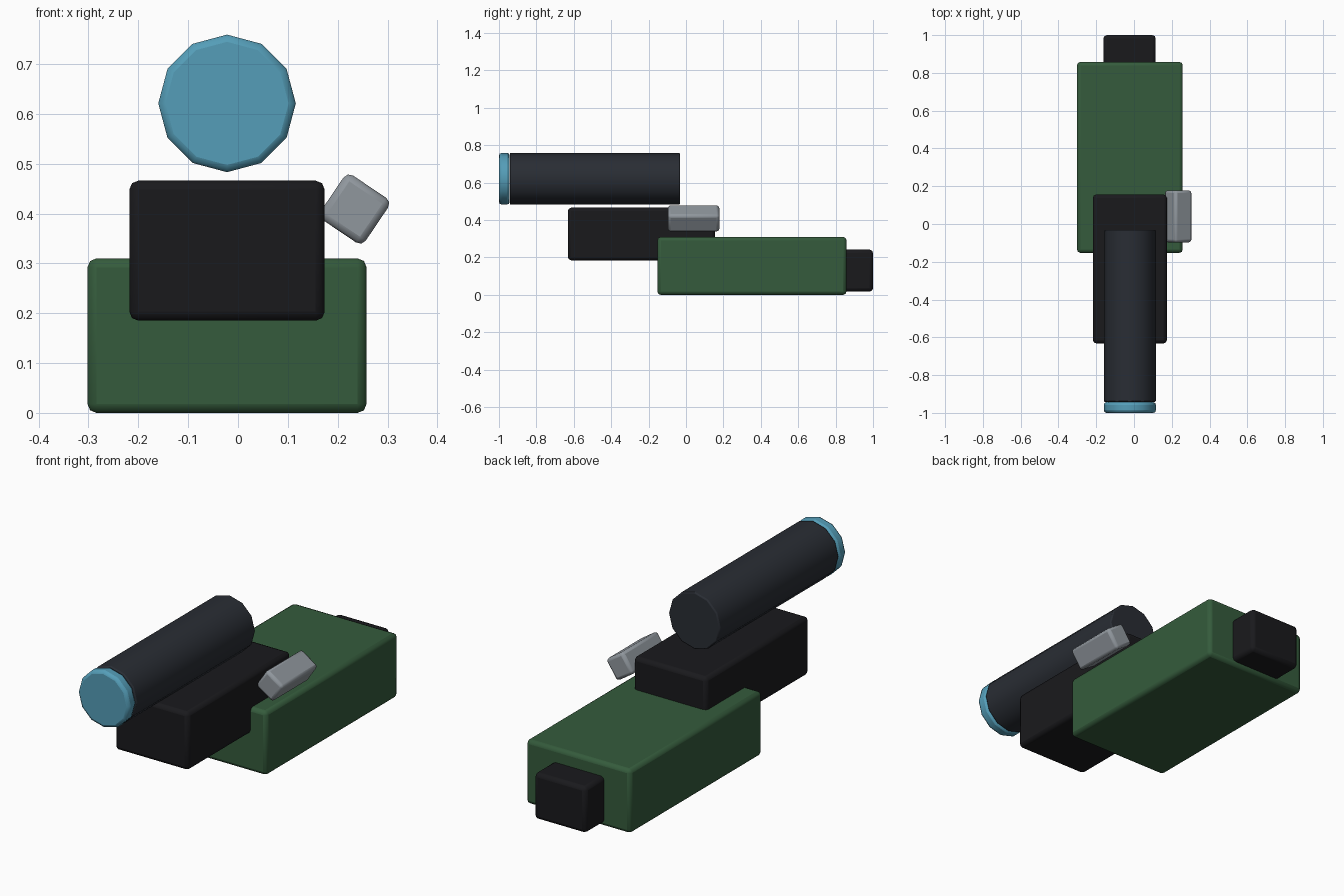
import bpy
from math import radians

if "Cube" in bpy.data.objects:
    bpy.data.objects.remove(bpy.data.objects["Cube"])


def finish(ob, name, color, bevel):
    ob.name = name
    bpy.ops.object.transform_apply(location=False, rotation=False, scale=True)
    mod = ob.modifiers.new("soft_edges", 'BEVEL')
    mod.width = bevel
    mod.segments = 2
    mod.limit_method = 'ANGLE'
    mod.angle_limit = radians(40)
    bpy.ops.object.shade_smooth_by_angle(angle=radians(35))
    if color:
        mat = bpy.data.materials.new(name + "_color")
        mat.diffuse_color = (*color, 1)
        mat.use_nodes = True
        mat.node_tree.nodes["Principled BSDF"].inputs["Base Color"].default_value = mat.diffuse_color
        ob.data.materials.append(mat)
    return ob


def box(name, x, y, z, color, bevel=0.018, tilt=0):
    lo, hi = zip(x, y, z)
    center = [(a + b) / 2 for a, b in zip(lo, hi)]
    bpy.ops.mesh.primitive_cube_add(size=1, location=center, rotation=(0, radians(tilt), 0))
    ob = bpy.context.object
    ob.scale = [b - a for a, b in zip(lo, hi)]
    return finish(ob, name, color, bevel)


def tube(name, y, color, bevel):
    # 12-sided cylinder along y, one corner pointing up
    bpy.ops.mesh.primitive_cylinder_add(
        vertices=12, radius=0.138, depth=y[1] - y[0],
        location=(-0.022, (y[0] + y[1]) / 2, 0.621), rotation=(radians(90), 0, 0))
    return finish(bpy.context.object, name, color, bevel)


GREEN = (0.035, 0.105, 0.045)
BLACK = (0.01, 0.01, 0.012)
DARK = (0.022, 0.026, 0.034)
BLUE = (0.09, 0.34, 0.48)
GREY = (0.28, 0.31, 0.34)

# Main body and the box behind it
box("body", (-0.302, 0.258), (-0.153, 0.858), (0.0, 0.31), GREEN)
box("rear_plug", (-0.162, 0.115), (0.80, 1.0), (0.018, 0.242), BLACK)

# Front block carrying the tube
box("front_block", (-0.218, 0.174), (-0.632, 0.156), (0.185, 0.466), BLACK)

# Tube with its lens
tube("scope_tube", (-0.942, -0.032), DARK, 0.006)
tube("lens", (-1.0, -0.943), BLUE, 0.014)

# Tilted side knob
box("side_knob", (0.180, 0.288), (-0.097, 0.178), (0.355, 0.463), GREY, 0.014, 34)
